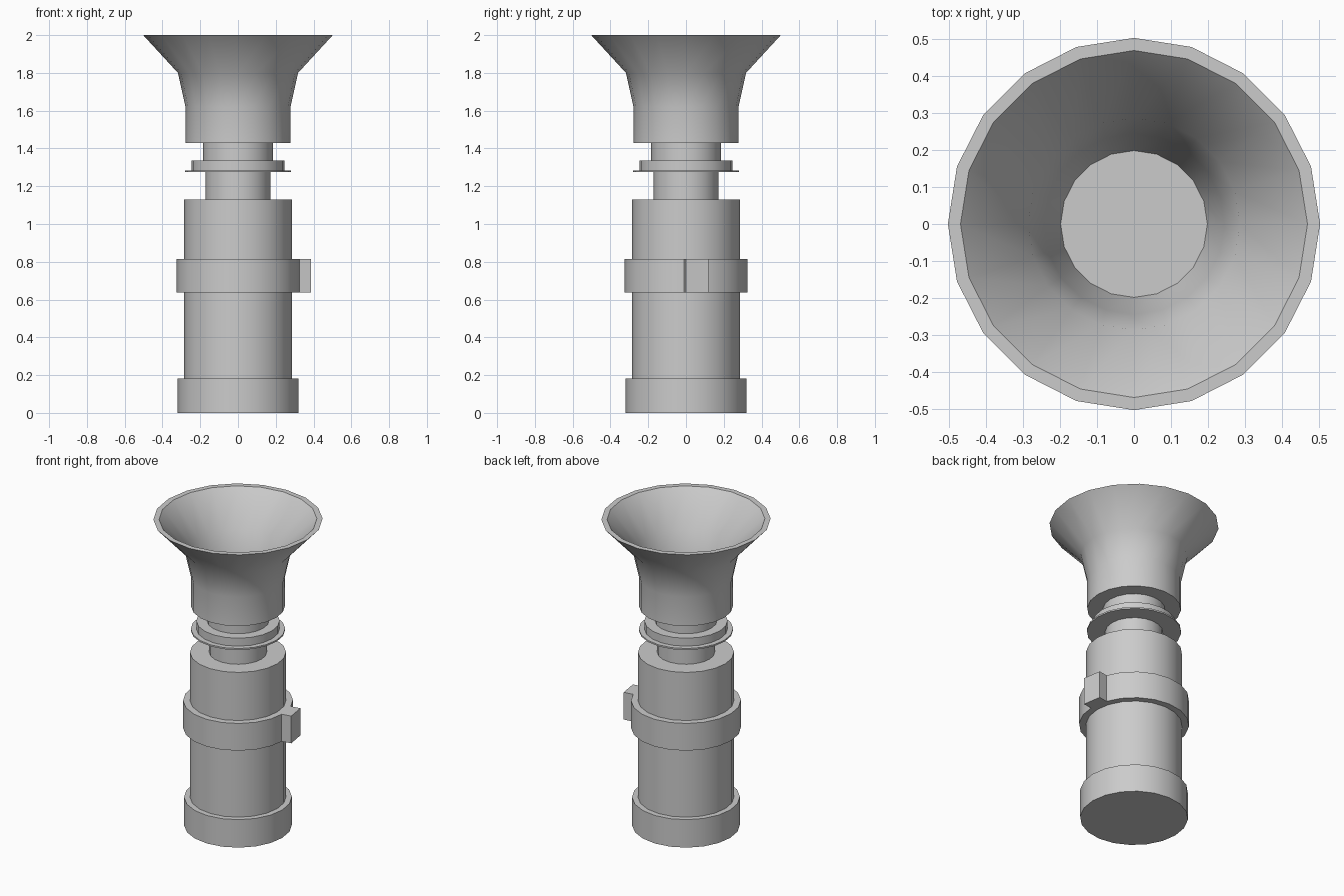
import bpy, bmesh
from math import sin, cos, pi, radians

if "Cube" in bpy.data.objects:
    bpy.data.objects.remove(bpy.data.objects["Cube"])

SIDES = 20


def finish(name, bm):
    bmesh.ops.recalc_face_normals(bm, faces=bm.faces)
    mesh = bpy.data.meshes.new(name)
    bm.to_mesh(mesh)
    bm.free()
    ob = bpy.data.objects.new(name, mesh)
    bpy.context.collection.objects.link(ob)
    bpy.ops.object.select_all(action='DESELECT')
    ob.select_set(True)
    bpy.context.view_layer.objects.active = ob
    bpy.ops.object.shade_smooth_by_angle(angle=radians(35))
    return ob


def lathe(name, profile):
    """Turn (radius, z) points about z and cap both ends."""
    bm = bmesh.new()
    rings = [[bm.verts.new((r * cos(2 * pi * i / SIDES), r * sin(2 * pi * i / SIDES), z))
              for i in range(SIDES)] for r, z in profile]
    for a, b in zip(rings, rings[1:]):
        for i in range(SIDES):
            j = (i + 1) % SIDES
            bm.faces.new((a[i], a[j], b[j], b[i]))
    bm.faces.new(rings[0])
    bm.faces.new(rings[-1])
    return finish(name, bm)


# Tube body with its wider foot
lathe("body", [(0.32, 0), (0.32, 0.183), (0.285, 0.183), (0.285, 1.13)])

# Clamp band around the body
lathe("clamp_band", [(0.326, 0.637), (0.326, 0.815)])

# Clamp tab, a block turned to face the middle of one band facet
bm = bmesh.new()
bmesh.ops.create_cube(bm, size=1)
tab = finish("clamp_tab", bm)
tab.scale = (0.09, 0.123, 0.178)
tab.rotation_euler.z = radians(9)
tab.location = (0.336 * cos(radians(9)), 0.336 * sin(radians(9)), 0.726)

# Neck with a thin flange and a collar
lathe("neck", [(0.171, 1.13), (0.171, 1.274), (0.28, 1.274), (0.28, 1.284),
               (0.247, 1.284), (0.247, 1.336), (0.184, 1.336), (0.184, 1.43)])

# Flared horn: outside, rim, inside wall and flat floor
lathe("horn", [(0.278, 1.43), (0.278, 1.62), (0.318, 1.80), (0.502, 2.0),
               (0.468, 2.0), (0.286, 1.80), (0.244, 1.62), (0.198, 1.45)])
